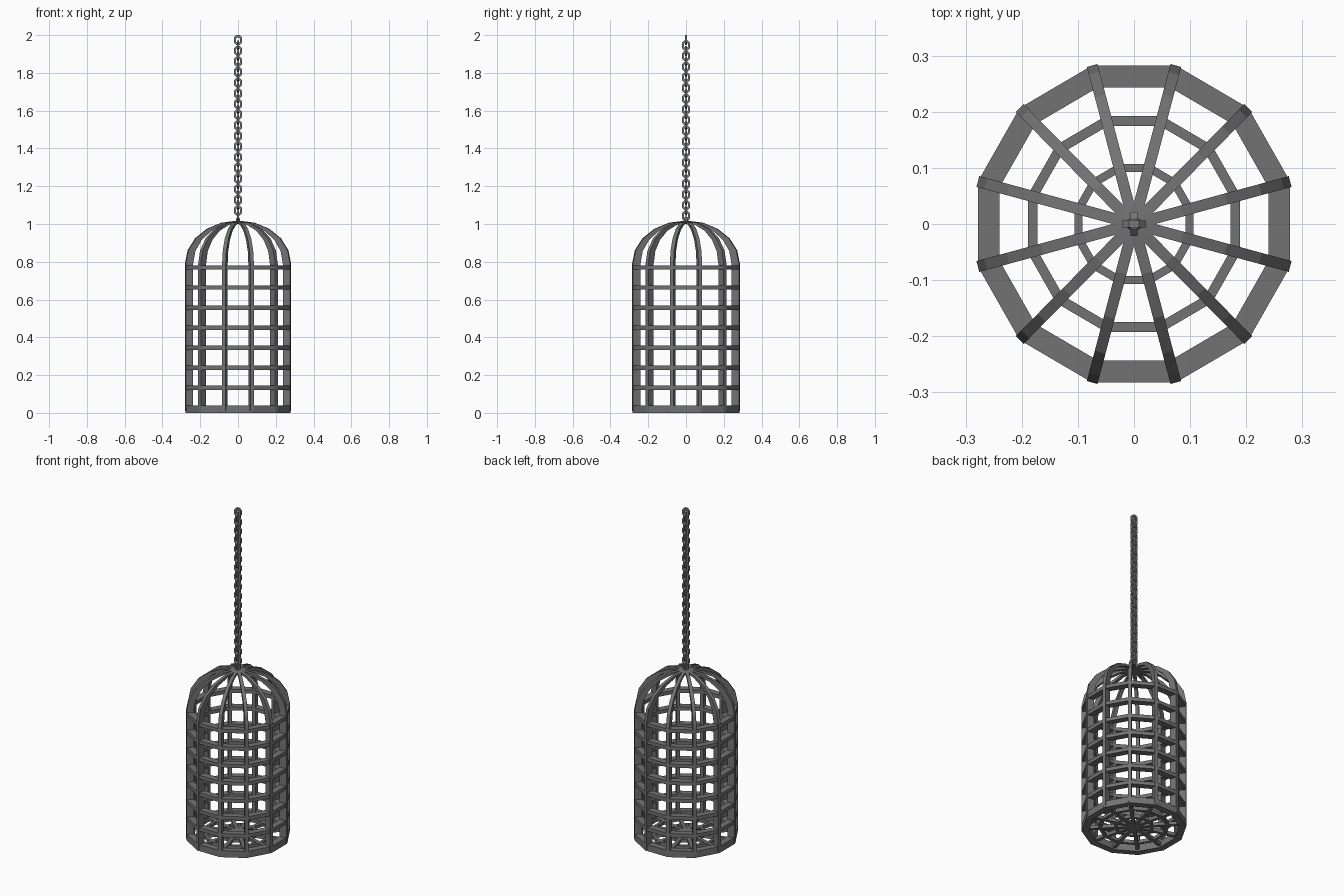
import bpy, bmesh
from math import sin, cos, pi, radians
from mathutils import Matrix, Vector

if "Cube" in bpy.data.objects:
    bpy.data.objects.remove(bpy.data.objects["Cube"])

SIDES = 12
RADIUS, INNER = 0.2925, 0.252
OVAL = 0.985  # the cage is slightly narrower across x


def make_material(name, value):
    mat = bpy.data.materials.new(name)
    mat.use_nodes = True
    colour = (value, value, value, 1)
    mat.diffuse_color = colour
    mat.node_tree.nodes["Principled BSDF"].inputs["Base Color"].default_value = colour
    return mat


iron = make_material("dark iron", 0.17)
steel = make_material("chain steel", 0.2)


def finish(name, bm, mat):
    bmesh.ops.recalc_face_normals(bm, faces=bm.faces)
    mesh = bpy.data.meshes.new(name)
    bm.to_mesh(mesh)
    bm.free()
    mesh.materials.append(mat)
    obj = bpy.data.objects.new(name, mesh)
    bpy.context.collection.objects.link(obj)


def sweep(bm, sections, closed):
    """Skin a list of equal-sized cross-sections."""
    loops = [[bm.verts.new(p) for p in s] for s in sections]
    n = len(loops[0])
    for i in range(len(loops) if closed else len(loops) - 1):
        a, b = loops[i], loops[(i + 1) % len(loops)]
        for j in range(n):
            k = (j + 1) % n
            bm.faces.new((a[j], a[k], b[k], b[j]))
    if not closed:
        bm.faces.new(loops[0])
        bm.faces.new(loops[-1])


def ring(name, outer, inner, low, high):
    """Twelve-sided flat hoop."""
    bm = bmesh.new()
    corners = ((outer, low), (outer, high), (inner, high), (inner, low))
    sections = []
    for i in range(SIDES):
        a = radians(15 + 30 * i)
        sections.append([(r * cos(a) * OVAL, r * sin(a), z) for r, z in corners])
    sweep(bm, sections, True)
    finish(name, bm, iron)


def radial_bars(name, outline, width):
    """Repeat a flat bar around the axis; outline pairs outer and inner (r, z)."""
    bm = bmesh.new()
    for i in range(SIDES):
        turn = Matrix.Rotation(radians(15 + 30 * i), 3, "Z")
        sections = []
        for (ro, zo), (ri, zi) in outline:
            quad = ((ro, -width, zo), (ro, width, zo), (ri, width, zi), (ri, -width, zi))
            points = [turn @ Vector(p) for p in quad]
            sections.append([(p.x * OVAL, p.y, p.z) for p in points])
        sweep(bm, sections, False)
    finish(name, bm, iron)


# Base and wall hoops
ring("base_rim", RADIUS, INNER, 0, 0.04)
for i in range(7):
    z = 0.133 + 0.106 * i
    ring(f"wall_hoop_{i + 1}", RADIUS, INNER, z - 0.011, z + 0.011)

# Upright bars
radial_bars("upright_bars", [((RADIUS, 0.01), (INNER, 0.01)),
                             ((RADIUS, 0.79), (INNER, 0.79))], 0.01)

# Dome ribs, thinning toward the crown
ribs = []
STEPS = 5
for i in range(STEPS + 1):
    t = pi / 2 * i / STEPS
    ribs.append(((RADIUS * cos(t), 0.79 + 0.228 * sin(t)),
                 (INNER * cos(t), 0.79 + 0.216 * sin(t))))
radial_bars("dome_ribs", ribs, 0.01)

# Floor grate
radial_bars("floor_spokes", [((0.27, 0.03), (0.27, 0.01)),
                             ((0, 0.03), (0, 0.01))], 0.01)
ring("floor_hoop_outer", 0.199, 0.181, 0.01, 0.03)
ring("floor_hoop_inner", 0.111, 0.096, 0.01, 0.03)

# Crown mount
bm = bmesh.new()
bmesh.ops.create_cone(bm, cap_ends=True, segments=6, radius1=0.016, radius2=0.006,
                      depth=0.03, matrix=Matrix.Translation((0, 0, 1.025)))
finish("crown_mount", bm, steel)


def chain_link(name, z, turned):
    """Oval eight-segment link made of square wire."""
    bm = bmesh.new()
    wire, bend, straight = 0.0065, 0.0168, 0.005
    sections = []
    for i in range(8):
        a = 2 * pi * (i + 0.5) / 8
        out = Vector((cos(a), 0, sin(a)))
        centre = out * bend + Vector((0, 0, straight if sin(a) > 0 else -straight))
        sections.append([centre + out * wire * u + Vector((0, wire * v, 0))
                         for u, v in ((1, 1), (-1, 1), (-1, -1), (1, -1))])
    sweep(bm, sections, True)
    if turned:
        bm.transform(Matrix.Rotation(pi / 2, 4, "Z"))
    bm.transform(Matrix.Translation((0, 0, z)))
    finish(name, bm, steel)


# Hanging chain, alternate links turned
for i in range(34):
    chain_link(f"chain_link_{i + 1}", 1.9735 - 0.0282 * i, i % 2 == 1)
